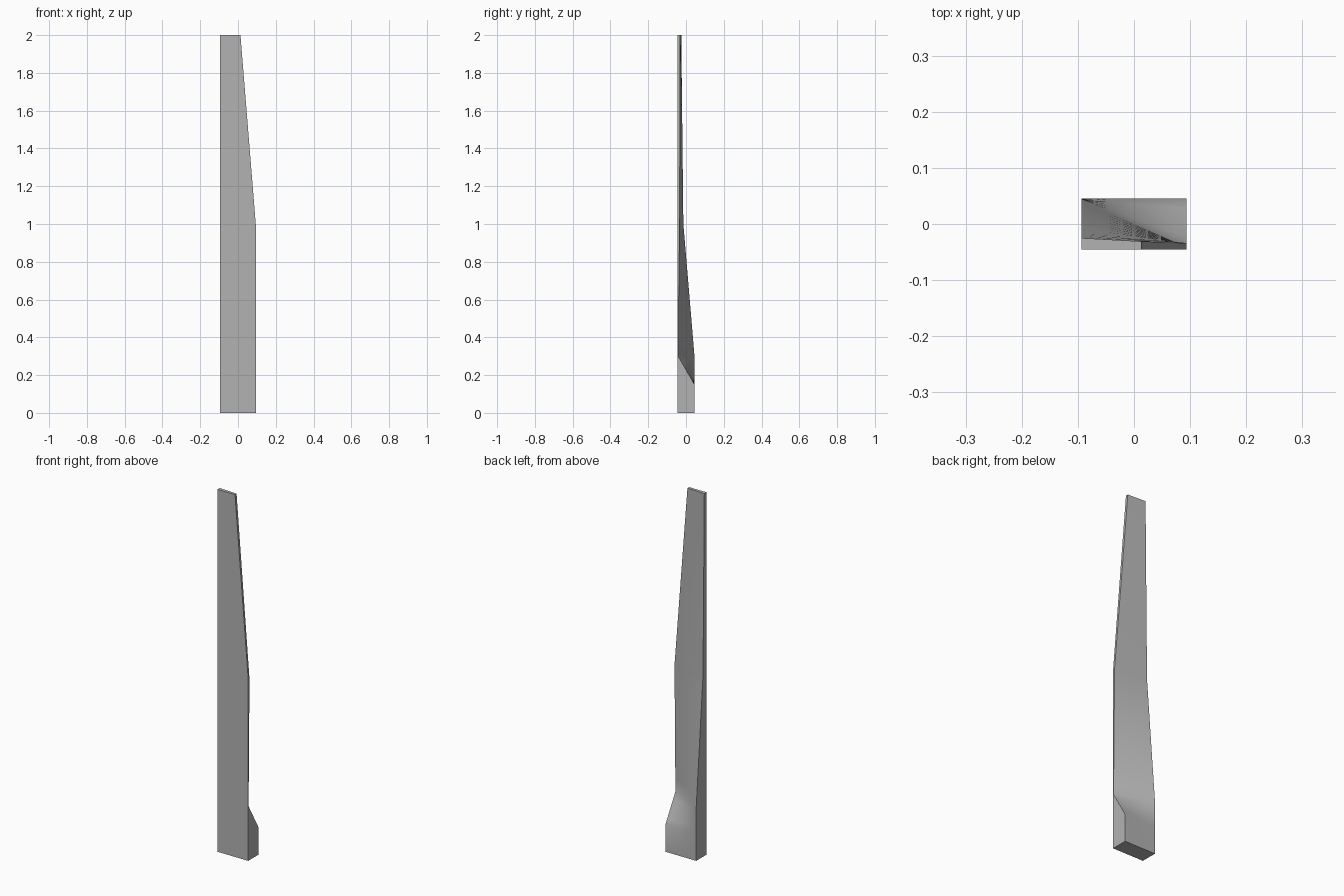
import bpy, bmesh, math

cube = bpy.data.objects.get("Cube")
if cube:
    bpy.data.objects.remove(cube, do_unlink=True)

grey = bpy.data.materials.new("plain grey")
grey.use_nodes = True
colour = (0.45, 0.45, 0.45, 1)
grey.diffuse_color = colour
grey.node_tree.nodes["Principled BSDF"].inputs["Base Color"].default_value = colour

LEFT_X, FRONT_Y, COLUMNS = -0.094, -0.045, 8

# Key sections: height, right edge x, back depth at each edge, steps to the next
SECTIONS = [
    (0.0, 0.094, 0.045, 0.045, 1),
    (0.15, 0.094, 0.045, 0.045, 5),
    (0.3, 0.094, 0.045, -0.042, 10),
    (1.0, 0.094, -0.014, -0.034, 1),
    (2.0, 0.013, -0.025, -0.031, 1),
]


def mix(a, b, t):
    return a + (b - a) * t


# Stack of closed section rings: front edge, then the ruled back edge
bm = bmesh.new()
rows = []
for i, low in enumerate(SECTIONS):
    high = SECTIONS[min(i + 1, len(SECTIONS) - 1)]
    for step in range(low[4]):
        z, right_x, y_left, y_right = (mix(low[k], high[k], step / low[4]) for k in range(4))
        ring = [bm.verts.new((LEFT_X, FRONT_Y, z)), bm.verts.new((right_x, FRONT_Y, z))]
        for c in range(COLUMNS + 1):
            t = c / COLUMNS
            ring.append(bm.verts.new((mix(right_x, LEFT_X, t), mix(y_right, y_left, t), z)))
        rows.append(ring)

# Skin between rings and cap both ends
for lower, upper in zip(rows, rows[1:]):
    for k in range(len(lower)):
        n = (k + 1) % len(lower)
        bm.faces.new((lower[k], lower[n], upper[n], upper[k]))
bm.faces.new(rows[0])
bm.faces.new(rows[-1])
bmesh.ops.recalc_face_normals(bm, faces=bm.faces)

mesh = bpy.data.meshes.new("tapered_blade")
bm.to_mesh(mesh)
bm.free()
mesh.materials.append(grey)
blade = bpy.data.objects.new("tapered_blade", mesh)
bpy.context.collection.objects.link(blade)

# Soft twisted back, crisp edges
bpy.context.view_layer.objects.active = blade
blade.select_set(True)
bpy.ops.object.shade_smooth_by_angle(angle=math.radians(30))
